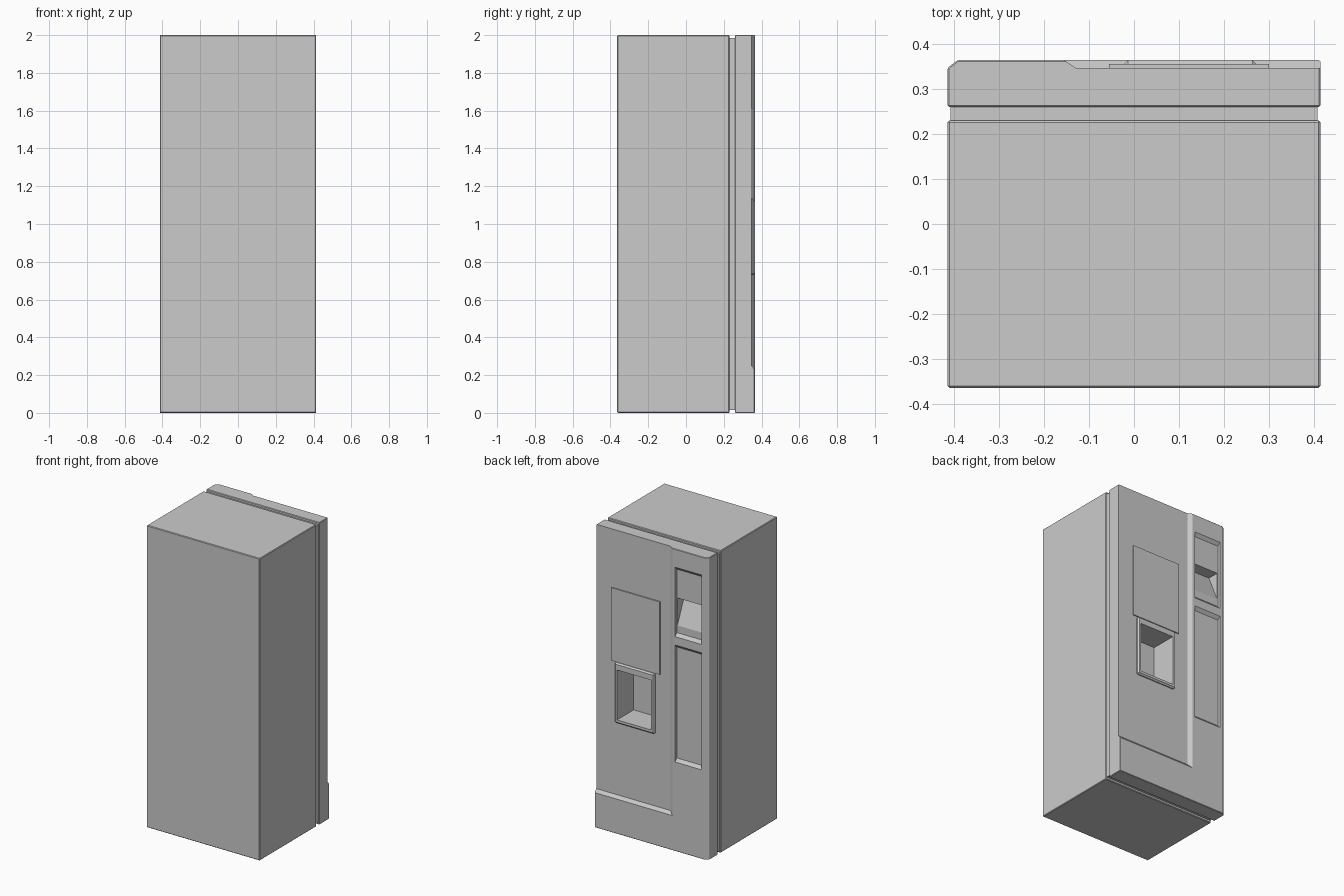
import bpy, bmesh

if "Cube" in bpy.data.objects:
    bpy.data.objects.remove(bpy.data.objects["Cube"])

W = 0.414       # half width
YF = 0.364      # raised face of the door
YR = 0.347      # recessed face of the door


def make(name, verts, faces):
    me = bpy.data.meshes.new(name)
    bm = bmesh.new()
    vs = [bm.verts.new(v) for v in verts]
    for f in faces:
        bm.faces.new([vs[i] for i in f])
    bmesh.ops.recalc_face_normals(bm, faces=bm.faces)
    bm.to_mesh(me)
    bm.free()
    ob = bpy.data.objects.new(name, me)
    bpy.context.collection.objects.link(ob)
    return ob


def prism(name, loop_a, loop_b):
    """Solid between two matching loops of points."""
    n = len(loop_a)
    faces = [range(n), range(n, 2 * n)]
    faces += [(i, (i + 1) % n, n + (i + 1) % n, n + i) for i in range(n)]
    return make(name, list(loop_a) + list(loop_b), faces)


def rect(x0, x1, z0, z1, y):
    return [(x0, y, z0), (x1, y, z0), (x1, y, z1), (x0, y, z1)]


def box(name, x0, x1, y0, y1, z0, z1):
    return prism(name, rect(x0, x1, z0, z1, y0), rect(x0, x1, z0, z1, y1))


def extrude_x(name, x0, x1, yz):
    return prism(name, [(x0, y, z) for y, z in yz], [(x1, y, z) for y, z in yz])


def apply(ob, mod):
    bpy.context.view_layer.objects.active = ob
    bpy.ops.object.modifier_apply(modifier=mod.name)


def bevel(ob, width, segments=1):
    m = ob.modifiers.new("bevel", 'BEVEL')
    m.width, m.segments = width, segments
    apply(ob, m)


def cut(ob, *cutters):
    for c in cutters:
        m = ob.modifiers.new("cut", 'BOOLEAN')
        m.operation, m.solver, m.object = 'DIFFERENCE', 'EXACT', c
        apply(ob, m)


# Main shells
cabinet = box("cabinet", -W, W, -YF, 0.23, 0, 2)
bevel(cabinet, 0.004)
seal = box("door_seal", -W + 0.006, W - 0.006, 0.222, 0.268, 0.015, 1.985)

# Door outline seen from above, chamfered along one edge
plan = [(-W, 0.26), (W, 0.26), (W, YF), (-W + 0.022, YF), (-W, YR)]
door = prism("door", [(x, y, 0) for x, y in plan], [(x, y, 2) for x, y in plan])
bevel(door, 0.003)

# Large sunken front with sloped left and lower borders
d = YF - YR
front_cut = prism("front_cutter",
                  rect(-0.13, 0.6, 0.25, 2.2, YR),
                  rect(-0.18, 0.6, 0.21, 2.2, YR + 2 * d))

# Two sunken panels in the control column, sloped at top and bottom
def panel_cut(name, z0, z1, y):
    s = 0.02
    return extrude_x(name, -0.37, -0.175,
                     [(y, z0 + s), (y, z1 - s), (YF, z1), (0.4, z1), (0.4, z0), (YF, z0)])

upper_cut = panel_cut("upper_panel_cutter", 1.42, 1.88, 0.346)
lower_cut = panel_cut("lower_panel_cutter", 0.59, 1.365, 0.346)

# Wedge-shaped pocket in the upper panel
pocket_cut = extrude_x("coin_pocket_cutter", -0.365, -0.18,
                       [(0.355, 1.468), (0.355, 1.67), (0.268, 1.67)])

# Delivery opening running back into the cabinet
bin_cut = box("delivery_cutter", 0.0, 0.25, 0.19, 0.45, 0.755, 1.085)

cut(door, front_cut, upper_cut, lower_cut, pocket_cut, bin_cut)
cut(seal, bin_cut)
cut(cabinet, bin_cut)

# Delivery surround with sloped rim
frame = prism("delivery_frame",
              rect(-0.022, 0.272, 0.73, 1.13, 0.34),
              rect(-0.022, 0.272, 0.73, 1.13, YF))
bevel(frame, 0.009)
cut(frame, bin_cut)

# Thin display board above the delivery opening
box("display_board", -0.055, 0.3, 0.34, 0.355, 1.132, 1.614)

for c in (front_cut, upper_cut, lower_cut, pocket_cut, bin_cut):
    bpy.data.objects.remove(c, do_unlink=True)
